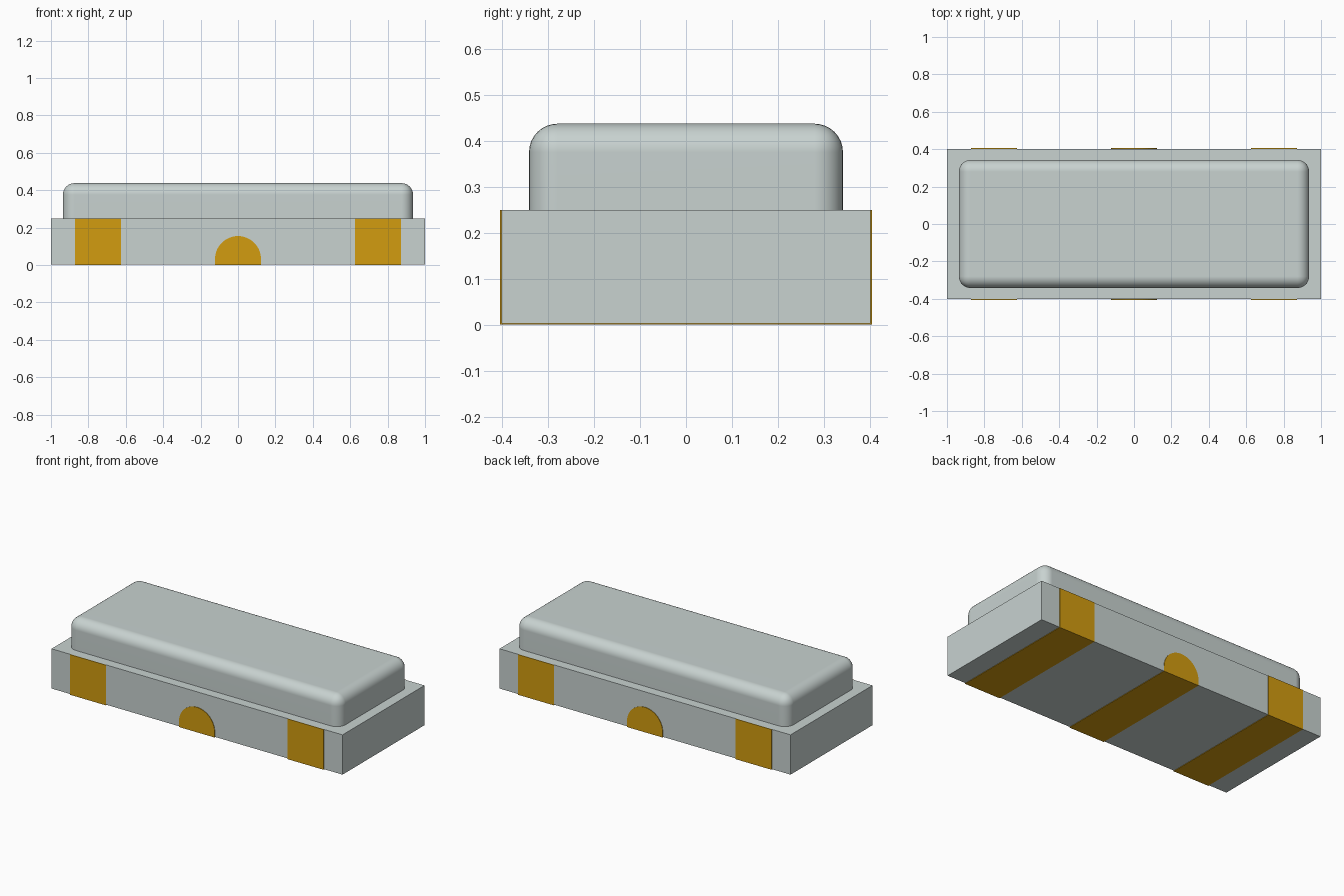
import bpy, bmesh, math

if "Cube" in bpy.data.objects:
    bpy.data.objects.remove(bpy.data.objects["Cube"], do_unlink=True)


def material(name, rgb):
    m = bpy.data.materials.new(name)
    m.diffuse_color = (*rgb, 1)
    m.use_nodes = True
    bsdf = m.node_tree.nodes["Principled BSDF"]
    bsdf.inputs["Base Color"].default_value = (*rgb, 1)
    bsdf.inputs["Roughness"].default_value = 0.6
    return m


GREY = material("pale grey", (0.578, 0.645, 0.631))
GOLD = material("gold", (0.644, 0.332, 0.005))

HALF_Y, BODY_Y = 0.405, 0.402    # outside of the plating, side of the body
PLATE = 0.003                    # plating thickness
BODY_TOP = 0.25


def make_object(name, bm, mat):
    bmesh.ops.recalc_face_normals(bm, faces=bm.faces)
    mesh = bpy.data.meshes.new(name)
    bm.to_mesh(mesh)
    bm.free()
    mesh.materials.append(mat)
    obj = bpy.data.objects.new(name, mesh)
    bpy.context.collection.objects.link(obj)
    return obj


def add_box(bm, x0, x1, y0, y1, z0, z1):
    verts = bmesh.ops.create_cube(bm, size=1)["verts"]
    for v in verts:
        v.co = (x0 + (v.co.x + 0.5) * (x1 - x0),
                y0 + (v.co.y + 0.5) * (y1 - y0),
                z0 + (v.co.z + 0.5) * (z1 - z0))


def add_prism(bm, outline, y0, y1):
    """Extrude an x-z outline along y."""
    face = bm.faces.new([bm.verts.new((x, y0, z)) for x, z in outline])
    ext = bmesh.ops.extrude_face_region(bm, geom=[face], use_keep_orig=True)
    for v in ext["geom"]:
        if isinstance(v, bmesh.types.BMVert):
            v.co.y = y1


def terminal(name, x0, x1, outline):
    """Strip under the body with a plate of the given outline on each side."""
    bm = bmesh.new()
    add_box(bm, x0, x1, -HALF_Y, HALF_Y, 0, PLATE)
    for s in (-1, 1):
        add_prism(bm, outline, s * BODY_Y, s * HALF_Y)
    return make_object(name, bm, GOLD)


# Body block
bm = bmesh.new()
add_box(bm, -1, 1, -BODY_Y, BODY_Y, PLATE, BODY_TOP)
make_object("body", bm, GREY)

# Lid with rounded top and upright edges
bm = bmesh.new()
LID_BASE = BODY_TOP - 0.01
add_box(bm, -0.936, 0.936, -0.342, 0.342, LID_BASE, 0.438)
edges = [e for e in bm.edges if max(v.co.z for v in e.verts) > BODY_TOP]
bmesh.ops.bevel(bm, geom=edges, offset=0.062, offset_type='OFFSET',
                segments=8, profile=0.5, affect='EDGES')
lid = make_object("lid", bm, GREY)
bpy.ops.object.select_all(action='DESELECT')
lid.select_set(True)
bpy.context.view_layer.objects.active = lid
bpy.ops.object.shade_smooth_by_angle(angle=math.radians(35))
weighted = lid.modifiers.new("weighted_normals", 'WEIGHTED_NORMAL')
weighted.keep_sharp = True

# End terminals reach the top of the body
for name, x0, x1 in (("left_terminal", 0.625, 0.872),
                     ("right_terminal", -0.872, -0.625)):
    terminal(name, x0, x1, [(x0, PLATE), (x1, PLATE),
                            (x1, BODY_TOP), (x0, BODY_TOP)])

# Middle terminal ends in a round tab on each side
R, ARC_Z, STEPS = 0.123, 0.032, 24
arch = [(-R, PLATE), (R, PLATE)]
arch += [(R * math.cos(math.pi * i / STEPS), ARC_Z + R * math.sin(math.pi * i / STEPS))
         for i in range(STEPS + 1)]
terminal("middle_terminal", -R, R, arch)
